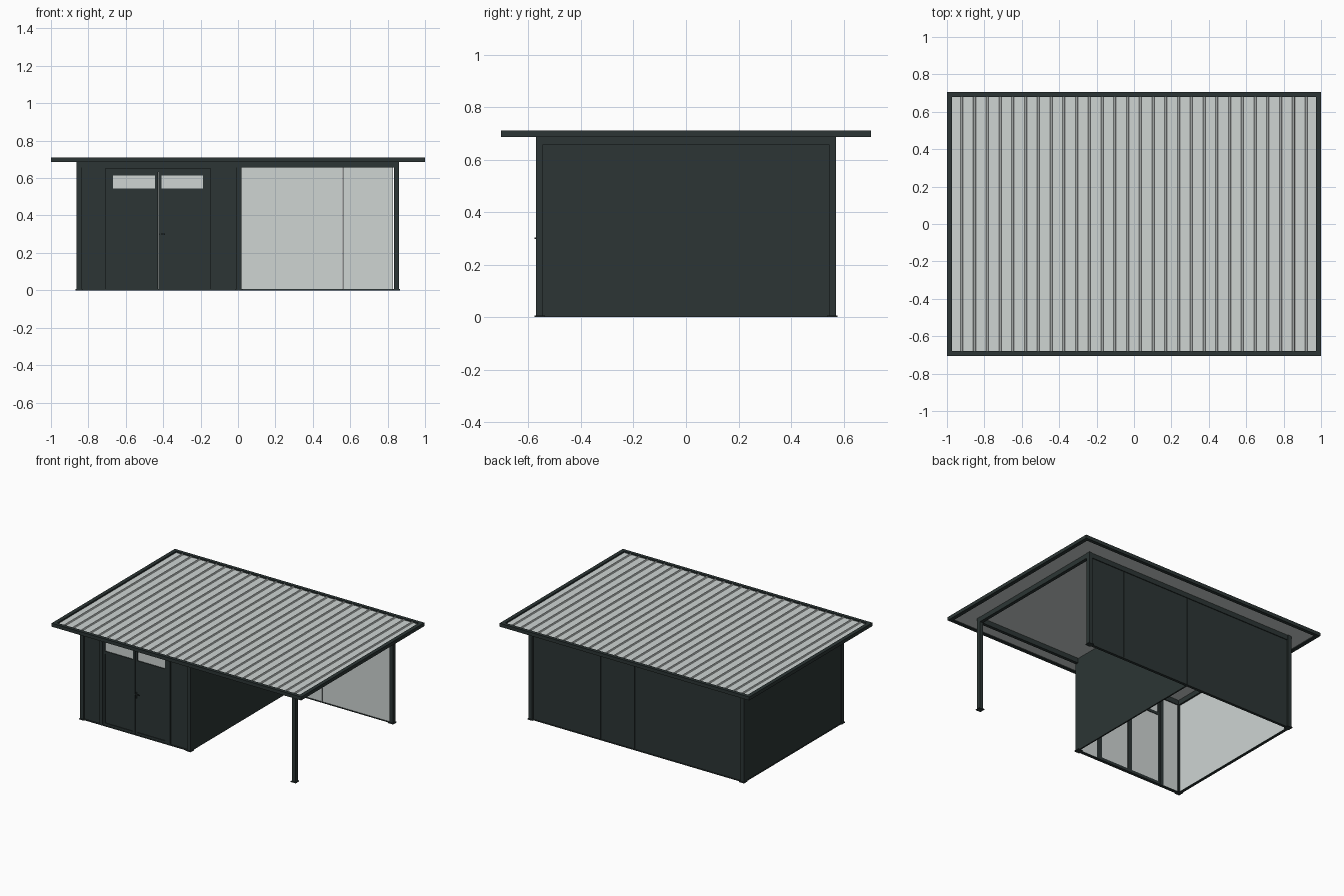
import bpy, bmesh

if "Cube" in bpy.data.objects:
    bpy.data.objects.remove(bpy.data.objects["Cube"])


def material(name, rgb):
    m = bpy.data.materials.new(name)
    m.diffuse_color = (*rgb, 1)
    m.use_nodes = True
    m.node_tree.nodes["Principled BSDF"].inputs["Base Color"].default_value = m.diffuse_color
    return m


DARK = material("dark anthracite", (0.025, 0.036, 0.035))
LIGHT = material("light grey", (0.62, 0.66, 0.65))


def finish(name, bm, mats):
    bmesh.ops.recalc_face_normals(bm, faces=bm.faces)
    me = bpy.data.meshes.new(name)
    bm.to_mesh(me)
    bm.free()
    for m in mats:
        me.materials.append(m)
    ob = bpy.data.objects.new(name, me)
    bpy.context.collection.objects.link(ob)
    return ob


def box(name, x, y, z, mat=DARK, inner=None):
    """Box from ranges; the face pointing along 'inner' gets the light lining."""
    bm = bmesh.new()
    bmesh.ops.create_cube(bm, size=1)
    for v in bm.verts:
        v.co = [r[0] + (c + 0.5) * (r[1] - r[0]) for c, r in zip(v.co, (x, y, z))]
    bm.normal_update()
    if inner:
        for f in bm.faces:
            if sum(a * b for a, b in zip(f.normal, inner)) > 0.9:
                f.material_index = 1
    return finish(name, bm, [mat, LIGHT])


# roof edge frame
Z0, Z1 = 0.685, 0.71
for s, side in ((-1, "left"), (1, "right")):
    box(f"roof_edge_{side}", sorted((s * 0.972, s * 1.0)), (-0.705, 0.705), (Z0, Z1))
for s, side in ((-1, "front"), (1, "back")):
    box(f"roof_edge_{side}", (-0.972, 0.972), sorted((s * 0.68, s * 0.705)), (Z0, Z1))

# ribbed roof sheet, profile along x extruded along y
pitch, n = 0.0682, 28
prof = [(-0.972, 0.692), (-0.972, 0.7)]
for i in range(n):
    cx = (i - (n - 1) / 2) * pitch
    prof += [(cx - 0.007, 0.7), (cx - 0.004, 0.707), (cx + 0.004, 0.707), (cx + 0.007, 0.7)]
prof += [(0.972, 0.7), (0.972, 0.692)]
bm = bmesh.new()
face = bm.faces.new([bm.verts.new((px, -0.68, pz)) for px, pz in prof])
ext = bmesh.ops.extrude_face_region(bm, geom=[face])["geom"]
bmesh.ops.translate(bm, vec=(0, 1.36, 0), verts=[g for g in ext if isinstance(g, bmesh.types.BMVert)])
finish("roof_sheet", bm, [LIGHT])

# posts with foot plates
for name, px in (("left", -0.85), ("middle", 0.005), ("right", 0.847)):
    for s, side in ((-1, "front"), (1, "back")):
        if name == "middle" and s > 0:
            continue
        py = s * 0.558
        w = 0.014
        box(f"post_{side}_{name}", (px - w, px + w), (py - w, py + w), (0.005, 0.692))
        box(f"foot_{side}_{name}", (px - w - 0.006, px + w + 0.006),
            (py - w - 0.006, py + w + 0.006), (0, 0.006))

# top beams
for s, side in ((-1, "front"), (1, "back")):
    box(f"beam_{side}", (-0.85, 0.847), sorted((s * 0.545, s * 0.568)), (0.657, 0.692))
for name, px in (("left", -0.85), ("middle", 0.006), ("right", 0.847)):
    box(f"beam_{name}", (px - 0.012, px + 0.012), (-0.56, 0.56), (0.657, 0.692))

# room side walls, dark outside and light inside
box("room_wall_left", (-0.86, -0.85), (-0.55, 0.55), (0, 0.66), inner=(1, 0, 0))
box("room_wall_right", (0.008, 0.018), (-0.55, 0.56), (0, 0.66), inner=(-1, 0, 0))

# back wall: room part and three carport panels
box("room_wall_back", (-0.84, 0.015), (0.552, 0.562), (0, 0.66), inner=(0, -1, 0))
for i in range(3):
    x0 = 0.019 + i * 0.271
    box(f"carport_back_panel_{i + 1}", (x0, x0 + 0.269), (0.552, 0.562), (0, 0.66), inner=(0, -1, 0))

# thin ground sills
box("sill_back", (-0.85, 0.847), (0.547, 0.567), (0, 0.006))
box("sill_front", (-0.85, 0.01), (-0.57, -0.548), (0, 0.006))
box("sill_left", (-0.864, -0.845), (-0.55, 0.55), (0, 0.006))

# front wall fixed panels
box("front_panel_left", (-0.838, -0.7), (-0.562, -0.552), (0, 0.66), inner=(0, 1, 0))
box("front_panel_right", (-0.155, -0.008), (-0.562, -0.552), (0, 0.66), inner=(0, 1, 0))
box("front_panel_top", (-0.7, -0.155), (-0.562, -0.552), (0.635, 0.66), inner=(0, 1, 0))

# door surround
FY = (-0.571, -0.548)
box("door_jamb_left", (-0.71, -0.685), FY, (0, 0.65))
box("door_jamb_right", (-0.17, -0.145), FY, (0, 0.65))
box("door_header", (-0.685, -0.17), FY, (0.633, 0.65))

# two door leaves with frame, lower panel and high window
for side, a, b in (("left", -0.684, -0.429), ("right", -0.426, -0.171)):
    y = (-0.567, -0.55)
    box(f"door_stile_outer_{side}", (a, a + 0.016), y, (0.006, 0.632))
    box(f"door_stile_inner_{side}", (b - 0.016, b), y, (0.006, 0.632))
    for k, (z0, z1) in enumerate(((0.006, 0.022), (0.523, 0.543), (0.615, 0.632))):
        box(f"door_rail_{side}_{k + 1}", (a + 0.016, b - 0.016), y, (z0, z1))
    box(f"door_panel_{side}", (a + 0.016, b - 0.016), (-0.562, -0.554), (0.022, 0.523), inner=(0, 1, 0))
    box(f"door_window_{side}", (a + 0.016, b - 0.016), (-0.561, -0.556), (0.543, 0.615), mat=LIGHT)

# door handle
box("handle_plate", (-0.421, -0.412), (-0.571, -0.567), (0.27, 0.315))
box("handle_lever", (-0.421, -0.39), (-0.578, -0.573), (0.297, 0.304))
box("handle_stem", (-0.42, -0.414), (-0.574, -0.57), (0.297, 0.304))
